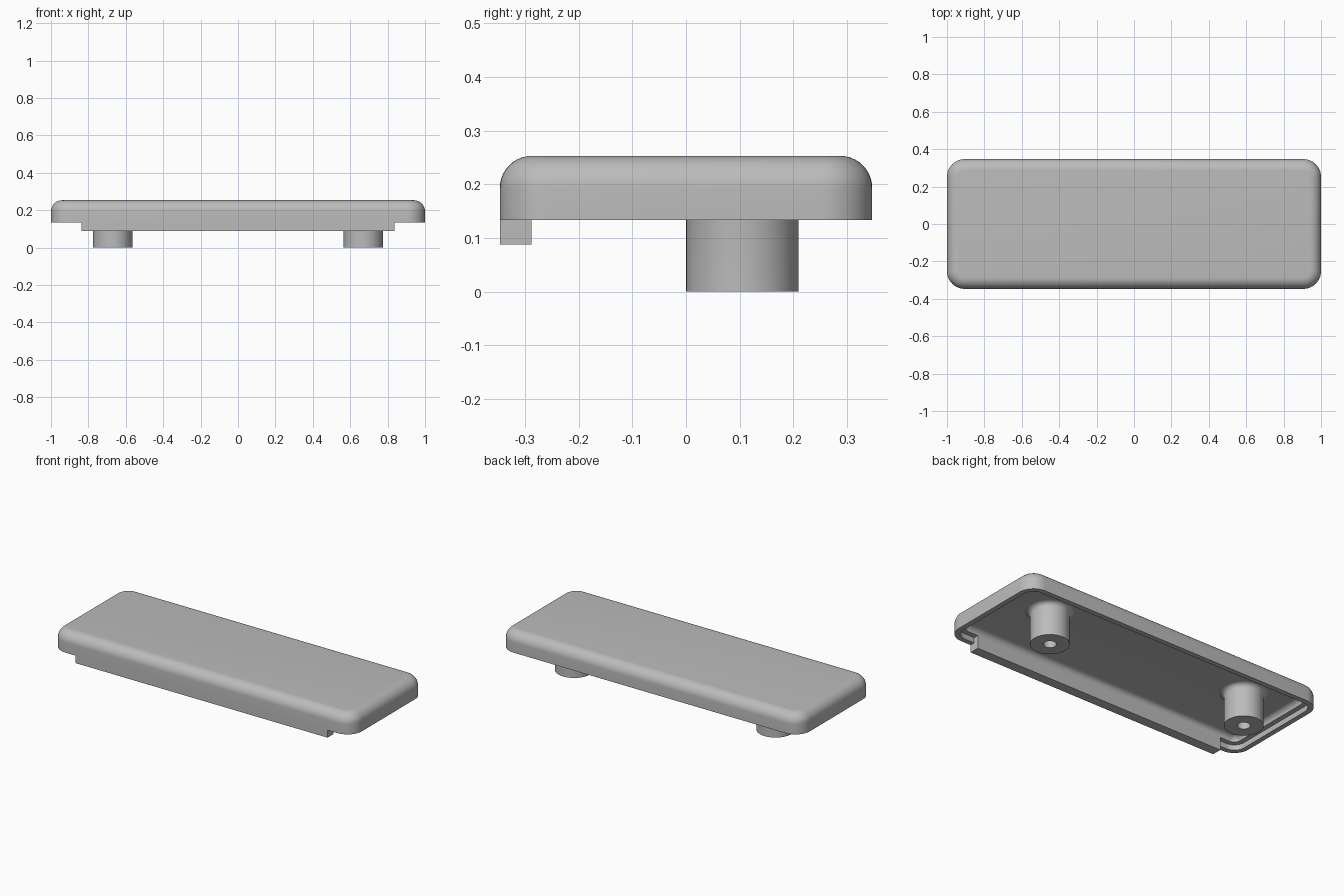
import bpy, bmesh, math

if "Cube" in bpy.data.objects:
    bpy.data.objects.remove(bpy.data.objects["Cube"])

HX, HY, R = 1.0, 0.347, 0.095          # half length, half width, plan corner radius
Z_RIM, Z_STEP, Z_CEIL, Z_TOP = 0.133, 0.165, 0.197, 0.253
WALL, LIP = 0.059, 0.03

grey = bpy.data.materials.new("light grey plastic")
grey.diffuse_color = (0.5, 0.5, 0.5, 1)
grey.use_nodes = True
grey.node_tree.nodes["Principled BSDF"].inputs["Base Color"].default_value = grey.diffuse_color


def finish(name, bm):
    bmesh.ops.recalc_face_normals(bm, faces=bm.faces)
    me = bpy.data.meshes.new(name)
    bm.to_mesh(me)
    bm.free()
    me.materials.append(grey)
    ob = bpy.data.objects.new(name, me)
    bpy.context.collection.objects.link(ob)
    bpy.ops.object.select_all(action='DESELECT')
    ob.select_set(True)
    bpy.context.view_layer.objects.active = ob
    bpy.ops.object.shade_smooth_by_angle(angle=math.radians(30))
    return ob


def arc(cx, cz, r, a0, a1, n):
    return [(cx + r * math.cos(math.radians(a0 + (a1 - a0) * i / n)),
             cz + r * math.sin(math.radians(a0 + (a1 - a0) * i / n))) for i in range(n + 1)]


def bridge(bm, rings, closed=False):
    pairs = list(zip(rings, rings[1:])) + ([(rings[-1], rings[0])] if closed else [])
    for a, b in pairs:
        n = len(a)
        for i in range(n):
            j = (i + 1) % n
            bm.faces.new((a[i], a[j], b[j], b[i]))


def rounded_ring(bm, inset, z, seg=10):
    r = max(R - inset, 0.006)
    cx, cy = HX - inset - r, HY - inset - r
    ring = []
    for k, (sx, sy) in enumerate([(1, 1), (-1, 1), (-1, -1), (1, -1)]):
        for x, y in arc(sx * cx, sy * cy, r, 90 * k, 90 * k + 90, seg):
            ring.append(bm.verts.new((x, y, z)))
    return ring


# Cover shell: rounded top, stepped rim and hollow underside
F, G = 0.06, Z_CEIL - Z_STEP
profile = arc(F, Z_TOP - F, F, 90, 180, 10)                 # outer top rounding
profile += [(0, Z_RIM), (LIP, Z_RIM), (LIP, Z_STEP)]        # wall, rim and rabbet
profile += arc(WALL + G, Z_STEP, G, 180, 90, 6)             # inner rounding
bm = bmesh.new()
rings = [rounded_ring(bm, i, z) for i, z in profile]
bridge(bm, rings)
bm.faces.new(rings[0])
bm.faces.new(rings[-1])
finish("cover_shell", bm)

# Front tongue hanging below the rim
bm = bmesh.new()
section = [(-HY, 0.088), (-HY + WALL, 0.088), (-HY + WALL, Z_STEP),
           (-HY + LIP, Z_STEP), (-HY + LIP, Z_RIM), (-HY, Z_RIM)]
ends = [[bm.verts.new((x, y, z)) for y, z in section] for x in (-0.838, 0.838)]
bridge(bm, ends)
for e in ends:
    bm.faces.new(e)
finish("front_tongue", bm)

# Two screw bosses with a blind hole and a flared root
for side, name in ((-1, "left"), (1, "right")):
    bm = bmesh.new()
    br, hole, f = 0.105, 0.035, 0.028
    prof = [(hole, 0.17), (hole, 0), (br, 0)]
    prof += arc(br + f, Z_CEIL - f, f, 180, 90, 6)
    rings = [[bm.verts.new((side * 0.67 + r * math.cos(2 * math.pi * i / 48),
                            0.105 + r * math.sin(2 * math.pi * i / 48), z))
              for i in range(48)] for r, z in prof]
    bridge(bm, rings)
    bm.faces.new(rings[0])
    finish(name + "_screw_boss", bm)
